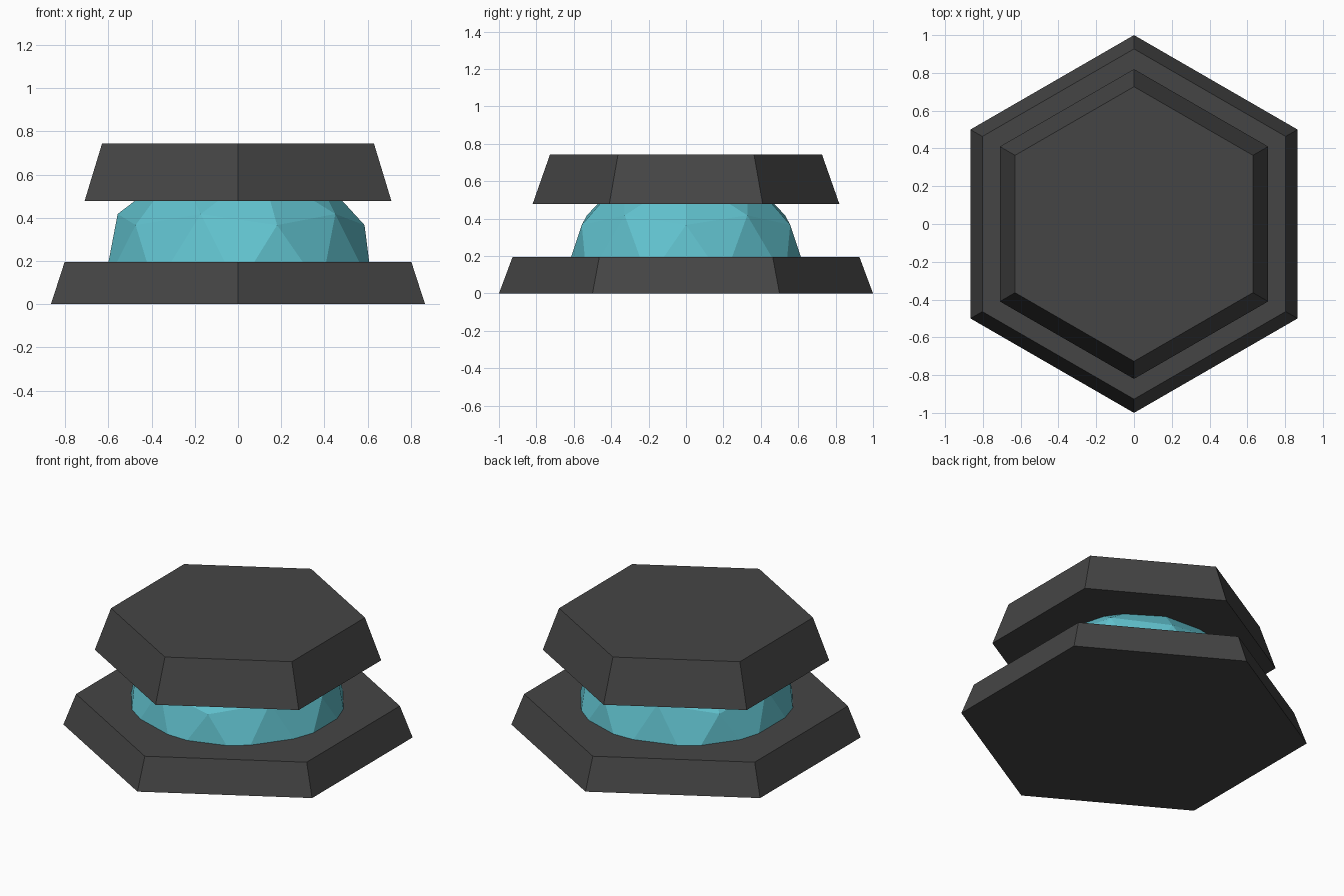
import bpy, bmesh

if "Cube" in bpy.data.objects:
    bpy.data.objects.remove(bpy.data.objects["Cube"])


def material(name, color):
    mat = bpy.data.materials.new(name)
    mat.diffuse_color = (*color, 1.0)
    mat.use_nodes = True
    mat.node_tree.nodes["Principled BSDF"].inputs["Base Color"].default_value = mat.diffuse_color
    return mat


def hex_plate(name, r_bottom, r_top, z0, z1, mat):
    # six-sided tapered slab with corners on the y axis
    bpy.ops.mesh.primitive_cone_add(vertices=6, radius1=r_bottom, radius2=r_top,
                                    depth=z1 - z0, location=(0, 0, (z0 + z1) / 2))
    obj = bpy.context.object
    obj.name = name
    obj.data.materials.append(mat)
    return obj


dark = material("dark_grey", (0.06, 0.06, 0.06))
teal = material("teal_glass", (0.12, 0.54, 0.62))

# Base and cap
hex_plate("base_plate", 1.0, 0.927, 0.0, 0.195, dark)
hex_plate("cap_plate", 0.82, 0.727, 0.478, 0.743, dark)

# Faceted dome: upper half of an icosphere, rising out of the base into the cap
bpy.ops.mesh.primitive_ico_sphere_add(subdivisions=2, radius=0.655, location=(0, 0, 0.073))
dome = bpy.context.object
dome.name = "glass_dome"
dome.data.materials.append(teal)
bm = bmesh.new()
bm.from_mesh(dome.data)
geom = bm.verts[:] + bm.edges[:] + bm.faces[:]
cut = bmesh.ops.bisect_plane(bm, geom=geom, dist=0.001, plane_co=(0, 0, 0),
                             plane_no=(0, 0, 1), clear_inner=True)
bmesh.ops.holes_fill(bm, edges=[e for e in bm.edges if e.is_boundary], sides=0)
bm.to_mesh(dome.data)
bm.free()
